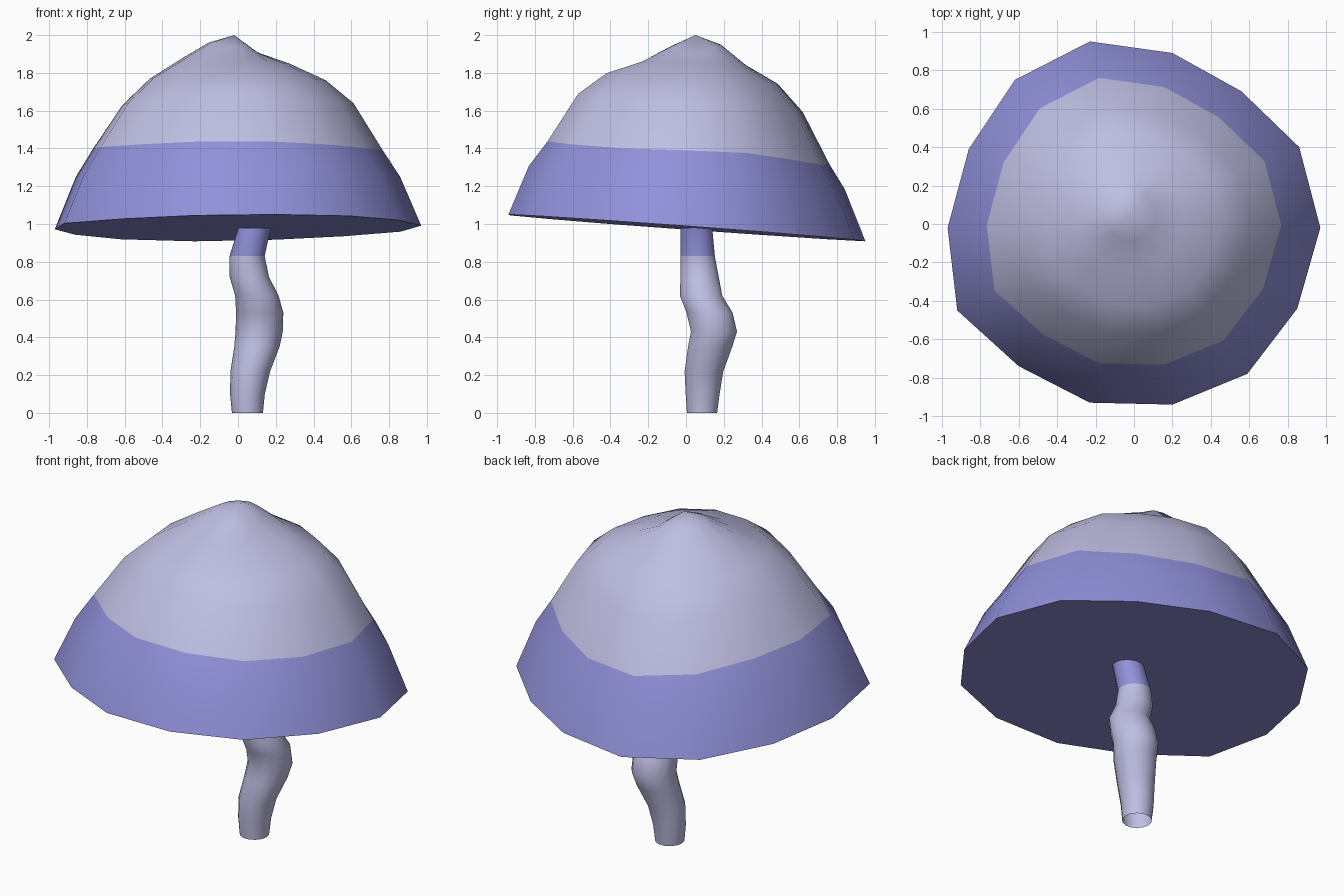
import bpy
import math
from mathutils import Vector

cube = bpy.data.objects.get("Cube")
if cube:
    bpy.data.objects.remove(cube, do_unlink=True)


def material(name, colour):
    mat = bpy.data.materials.new(name)
    mat.use_nodes = True
    mat.diffuse_color = colour
    mat.node_tree.nodes["Principled BSDF"].inputs["Base Color"].default_value = colour
    return mat


lavender = material("pale lavender", (0.52, 0.52, 0.77, 1))
blue = material("periwinkle blue", (0.28, 0.28, 0.70, 1))


def loft(name, rings, blue_bands, apex=None, closed_base=False):
    """Skin a stack of rings; bands listed in blue_bands get the blue material."""
    n = len(rings[0])
    verts = [p for ring in rings for p in ring]
    faces, slots = [], []
    for band in range(len(rings) - 1):
        low, high = band * n, (band + 1) * n
        for i in range(n):
            j = (i + 1) % n
            faces.append((low + i, low + j, high + j, high + i))
            slots.append(1 if band in blue_bands else 0)
    if apex:
        verts.append(Vector(apex))
        top = len(verts) - 1
        for i in range(n):
            faces.append((top - n + i, top - n + (i + 1) % n, top))
            slots.append(0)
    if closed_base:
        faces.append(tuple(reversed(range(n))))
        slots.append(1)
    mesh = bpy.data.meshes.new(name)
    mesh.from_pydata(verts, [], faces)
    mesh.materials.append(lavender)
    mesh.materials.append(blue)
    for poly, slot in zip(mesh.polygons, slots):
        poly.material_index = slot
    mesh.update()
    obj = bpy.data.objects.new(name, mesh)
    bpy.context.collection.objects.link(obj)
    bpy.ops.object.select_all(action="DESELECT")
    obj.select_set(True)
    bpy.context.view_layer.objects.active = obj
    bpy.ops.object.shade_smooth_by_angle(angle=math.radians(50))
    return obj


# Irregular rim outline, counter-clockwise from the model's left
rim = [(0.97, -0.02), (0.86, 0.40), (0.56, 0.69), (0.20, 0.89), (-0.23, 0.95),
       (-0.62, 0.75), (-0.86, 0.39), (-0.97, -0.02), (-0.92, -0.45), (-0.60, -0.74),
       (-0.23, -0.93), (0.20, -0.94), (0.59, -0.78), (0.85, -0.44)]


def cap_ring(scale, dx, dy, left, right, front, back):
    """Scaled rim outline whose height blends between four sides."""
    ring = []
    for x, y in rim:
        side = left if x > 0 else right
        end = back if y > 0 else front
        z = (side * x * x + end * y * y) / (x * x + y * y)
        ring.append(Vector((x * scale + dx, y * scale + dy, z)))
    return ring


# Cap: tilted flat underside, blue lower band, pale crooked crown
rim_ring = [Vector((x, y, 0.98 - 0.073 * y + 0.01 * x)) for x, y in rim]
cap_rings = [
    rim_ring,
    cap_ring(0.885, 0, 0, 1.25, 1.25, 1.31, 1.18),
    cap_ring(0.79, 0, 0.01, 1.39, 1.40, 1.44, 1.31),
    cap_ring(0.63, 0, 0.02, 1.64, 1.63, 1.69, 1.59),
    cap_ring(0.48, 0, 0.03, 1.76, 1.77, 1.80, 1.74),
    cap_ring(0.29, -0.01, 0.04, 1.85, 1.88, 1.86, 1.84),
    cap_ring(0.14, -0.02, 0.05, 1.90, 1.96, 1.94, 1.95),
]
loft("mushroom_cap", cap_rings, (0, 1), apex=(-0.02, 0.05, 2.0), closed_base=True)

# Stem: crooked open tube given as height, centre and radius
stem_path = [(0, 0.05, 0.085, 0.082), (0.1, 0.05, 0.088, 0.092),
             (0.22, 0.065, 0.095, 0.105), (0.35, 0.1, 0.128, 0.12),
             (0.43, 0.112, 0.148, 0.125), (0.53, 0.115, 0.125, 0.125),
             (0.62, 0.1, 0.08, 0.115), (0.72, 0.06, 0.072, 0.104),
             (0.83, 0.048, 0.062, 0.093), (0.98, 0.088, 0.055, 0.086)]
SIDES = 14
stem_rings = []
for z, x, y, radius in stem_path:
    angles = [math.tau * i / SIDES for i in range(SIDES)]
    stem_rings.append([Vector((x + radius * math.cos(a), y + radius * math.sin(a), z))
                       for a in angles])
loft("stem", stem_rings, (len(stem_rings) - 2,))
